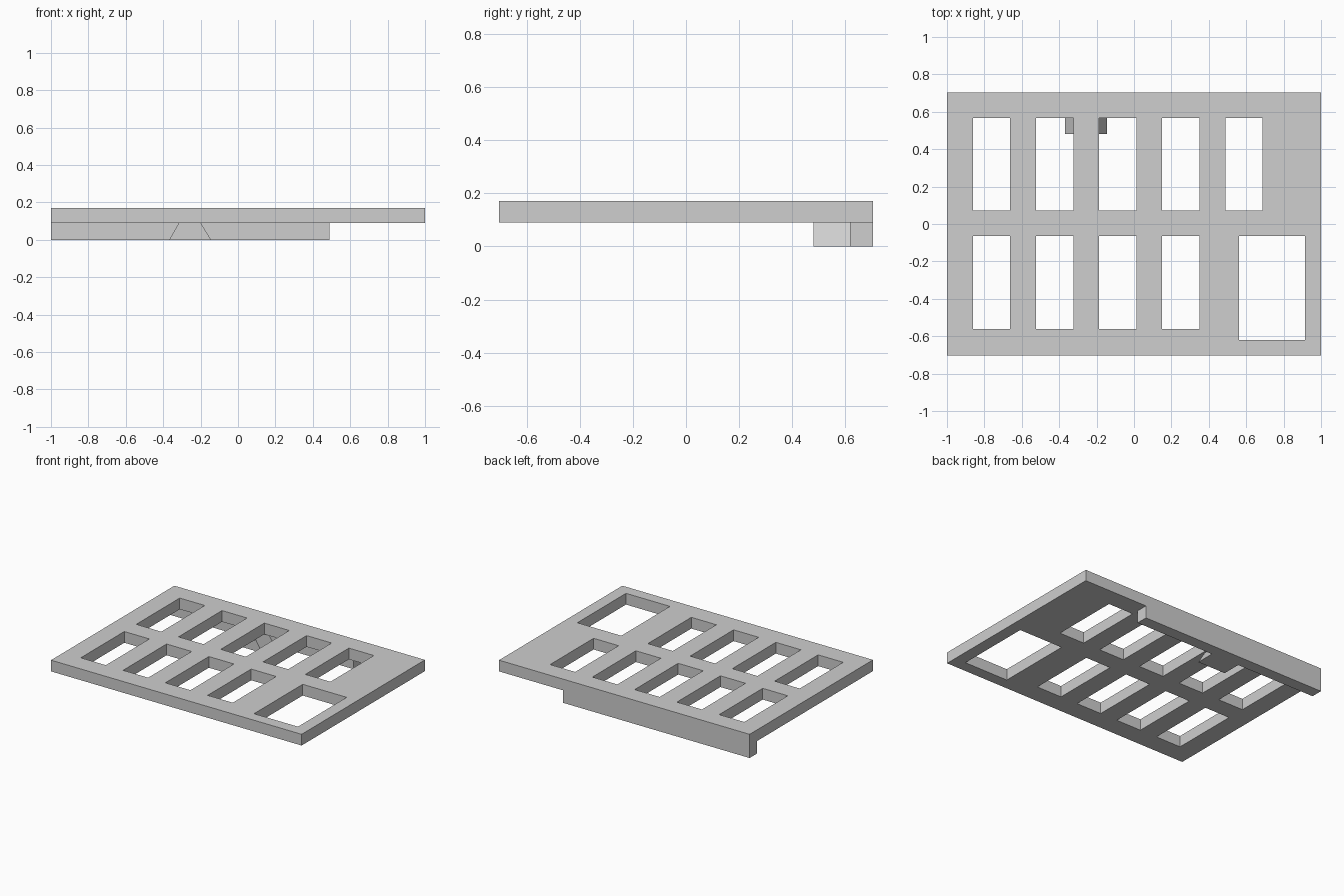
import bpy
import bmesh

if "Cube" in bpy.data.objects:
    bpy.data.objects.remove(bpy.data.objects["Cube"], do_unlink=True)

grey = bpy.data.materials.new("light grey")
grey.use_nodes = True
grey.diffuse_color = (0.62, 0.62, 0.62, 1)
grey.node_tree.nodes["Principled BSDF"].inputs["Base Color"].default_value = (0.62, 0.62, 0.62, 1)

HALF_Y = 0.703
PLATE_BOTTOM, PLATE_TOP = 0.09, 0.171


def extrude_faces(name, polygons, offset):
    """Join flat polygons, then extrude them into a closed solid."""
    bm = bmesh.new()
    for points in polygons:
        bm.faces.new([bm.verts.new(p) for p in points])
    bmesh.ops.remove_doubles(bm, verts=bm.verts[:], dist=0.0001)
    result = bmesh.ops.extrude_face_region(bm, geom=bm.faces[:], use_keep_orig=True)
    moved = [g for g in result["geom"] if isinstance(g, bmesh.types.BMVert)]
    bmesh.ops.translate(bm, verts=moved, vec=offset)
    bmesh.ops.recalc_face_normals(bm, faces=bm.faces[:])
    mesh = bpy.data.meshes.new(name)
    bm.to_mesh(mesh)
    bm.free()
    mesh.materials.append(grey)
    obj = bpy.data.objects.new(name, mesh)
    bpy.context.collection.objects.link(obj)
    return obj


# Openings as (x0, x1, y0, y1): five at the back, four and a large one in front
holes = []
for i in range(5):
    x = -0.862 + i * 0.3375
    holes.append((x, x + 0.2, 0.071, 0.567))
    if i < 4:
        holes.append((x, x + 0.2, -0.561, -0.065))
holes.append((0.562, 0.913, -0.62, -0.065))

# Plate: grid cells between all cut lines, leaving out the openings
xs = sorted({-1, 1, *(v for h in holes for v in h[:2])})
ys = sorted({-HALF_Y, HALF_Y, *(v for h in holes for v in h[2:])})
cells = []
for x0, x1 in zip(xs, xs[1:]):
    for y0, y1 in zip(ys, ys[1:]):
        cx, cy = (x0 + x1) / 2, (y0 + y1) / 2
        if not any(a < cx < b and c < cy < d for a, b, c, d in holes):
            cells.append([(x, y, PLATE_BOTTOM) for x, y in
                          ((x0, y0), (x1, y0), (x1, y1), (x0, y1))])
extrude_faces("slotted_plate", cells, (0, 0, PLATE_TOP - PLATE_BOTTOM))

# Lip hanging under the back edge
lip = [(-1, 0.618, 0), (0.488, 0.618, 0), (0.488, HALF_Y, 0), (-1, HALF_Y, 0)]
extrude_faces("back_lip", [lip], (0, 0, PLATE_BOTTOM))

# Tapered tab in front of the lip
tab = [(-0.368, 0.48, 0), (-0.144, 0.48, 0), (-0.199, 0.48, PLATE_BOTTOM), (-0.316, 0.48, PLATE_BOTTOM)]
extrude_faces("tapered_tab", [tab], (0, 0.138, 0))
